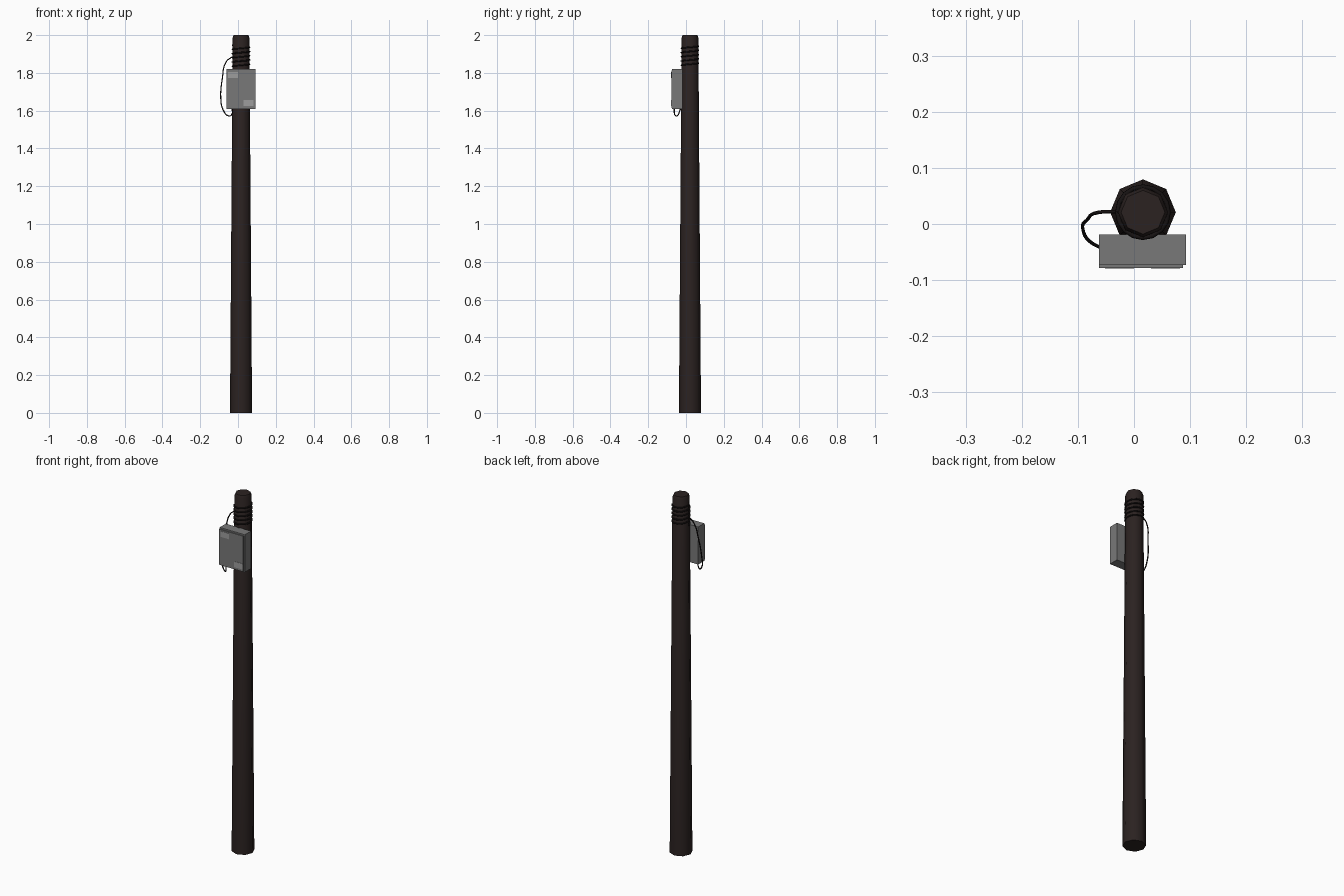
import bpy, bmesh, math
from mathutils import Vector

if "Cube" in bpy.data.objects:
    bpy.data.objects.remove(bpy.data.objects["Cube"])

CX, CY = 0.016, 0.021   # pole axis


def material(name, rgb):
    m = bpy.data.materials.new(name)
    m.diffuse_color = (*rgb, 1)
    m.use_nodes = True
    m.node_tree.nodes["Principled BSDF"].inputs["Base Color"].default_value = m.diffuse_color
    return m


BROWN = material("dark brown wood", (0.024, 0.016, 0.015))
BLACK = material("black cable", (0.008, 0.006, 0.006))
GREY = material("grey metal", (0.19, 0.19, 0.19))
LABEL = material("pale grey label", (0.34, 0.34, 0.34))


def add_mesh(name, bm, mat, angle=None):
    bmesh.ops.recalc_face_normals(bm, faces=bm.faces[:])
    me = bpy.data.meshes.new(name)
    bm.to_mesh(me)
    bm.free()
    me.materials.append(mat)
    ob = bpy.data.objects.new(name, me)
    bpy.context.collection.objects.link(ob)
    if angle is not None:
        bpy.ops.object.select_all(action='DESELECT')
        bpy.context.view_layer.objects.active = ob
        ob.select_set(True)
        bpy.ops.object.shade_smooth_by_angle(angle=math.radians(angle))
    return ob


def box_bm(lo, hi):
    bm = bmesh.new()
    bmesh.ops.create_cube(bm, size=1)
    for v in bm.verts:
        v.co = Vector([(a + b) / 2 + c * (b - a) for a, b, c in zip(lo, hi, v.co)])
    return bm


def tube(name, pts, radius, mat, smooth_path=False):
    cu = bpy.data.curves.new(name, 'CURVE')
    cu.dimensions = '3D'
    cu.bevel_depth = radius
    cu.bevel_resolution = 1
    cu.use_fill_caps = True
    if smooth_path:
        sp = cu.splines.new('BEZIER')
        sp.bezier_points.add(len(pts) - 1)
        for b, p in zip(sp.bezier_points, pts):
            b.co = p
            b.handle_left_type = b.handle_right_type = 'AUTO'
        sp.resolution_u = 4
    else:
        sp = cu.splines.new('POLY')
        sp.points.add(len(pts) - 1)
        for b, p in zip(sp.points, pts):
            b.co = (*p, 1)
    cu.materials.append(mat)
    ob = bpy.data.objects.new(name, cu)
    bpy.context.collection.objects.link(ob)


# tapered eight-sided pole with a softened top edge
bm = bmesh.new()
rings = []
for r, z in [(0.0585, 0), (0.0445, 1.985), (0.039, 2.0)]:
    rings.append([bm.verts.new((CX + r * math.cos(i * math.pi / 4),
                                CY + r * math.sin(i * math.pi / 4), z)) for i in range(8)])
for a, b in zip(rings, rings[1:]):
    for i in range(8):
        j = (i + 1) % 8
        bm.faces.new((a[i], a[j], b[j], b[i]))
bm.faces.new(rings[0][::-1])
bm.faces.new(rings[-1])
add_mesh("pole", bm, BROWN, 50)

# cable wound around the pole top
turns, steps = 5, 16
coil = []
for k in range(turns * steps + 1):
    a = math.pi + 2 * math.pi * k / steps
    coil.append((CX + 0.0455 * math.cos(a), CY + 0.0455 * math.sin(a),
                 1.835 + 0.112 * k / (turns * steps)))
tube("cable_coil", coil, 0.0042, BLACK)

# loose cable from the coil round to the underside of the box
tube("hanging_cable", [(-0.029, 0.022, 1.886), (-0.062, 0.021, 1.86), (-0.083, 0.008, 1.77),
                       (-0.091, -0.010, 1.66), (-0.079, -0.031, 1.605), (-0.050, -0.048, 1.572),
                       (-0.033, -0.060, 1.58), (-0.031, -0.062, 1.615)], 0.0032, BLACK, True)

# meter box with a shallow stepped door on the front
bm = box_bm((-0.062, -0.073, 1.61), (0.093, -0.019, 1.82))
add_mesh("box_body", bm, GREY, 30)
bm = box_bm((-0.062, -0.078, 1.615), (0.087, -0.072, 1.812))
add_mesh("box_door", bm, GREY, 30)

# label plates on the door
for name, x0, x1, z0, z1 in [("upper_label", -0.052, 0.000, 1.772, 1.804),
                             ("lower_label", 0.030, 0.082, 1.625, 1.657)]:
    add_mesh(name, box_bm((x0, -0.0795, z0), (x1, -0.077, z1)), LABEL)
